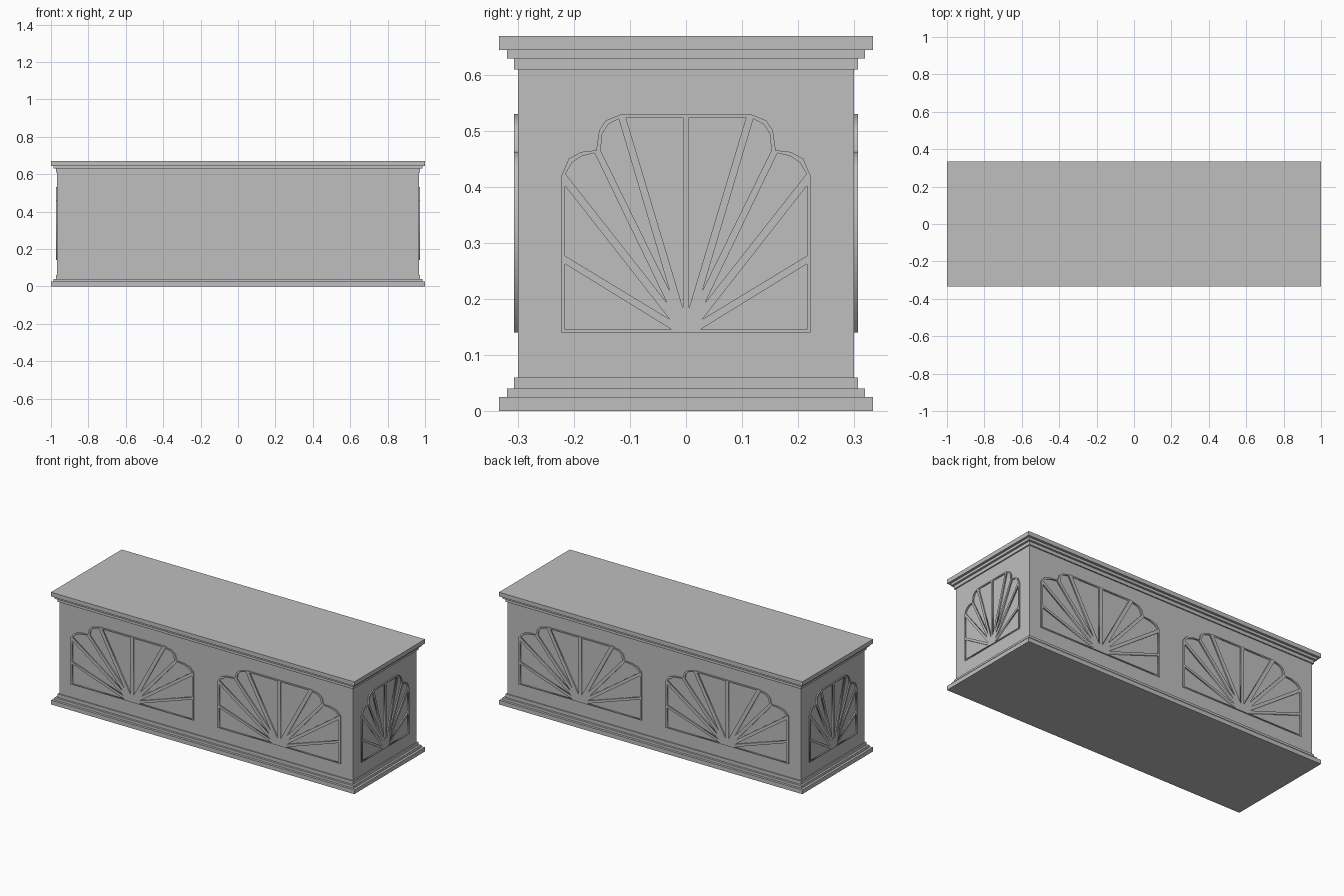
import bpy
from math import pi
from mathutils import Matrix

default = bpy.data.objects.get("Cube")
if default:
    bpy.data.objects.remove(default, do_unlink=True)

stone = bpy.data.materials.new("plain_grey")
stone.use_nodes = True
GREY = (0.52, 0.52, 0.52, 1)
stone.diffuse_color = GREY
stone.node_tree.nodes["Principled BSDF"].inputs["Base Color"].default_value = GREY

HEIGHT = 0.669
BODY_X, BODY_Y = 0.967, 0.3


def slab(name, grow, z0, z1):
    """Box that extends past the body by grow on every side."""
    bpy.ops.mesh.primitive_cube_add(size=1, location=(0, 0, (z0 + z1) / 2))
    ob = bpy.context.object
    ob.name = name
    ob.scale = (2 * (BODY_X + grow), 2 * (BODY_Y + grow), z1 - z0)
    bpy.ops.object.transform_apply(location=False, rotation=False, scale=True)
    ob.data.materials.append(stone)


# Body with stepped mouldings, the same at the foot and the top
slab("body", 0, 0.06, HEIGHT - 0.06)
steps = [("outer", 0.033, 0, 0.025), ("middle", 0.019, 0.025, 0.04), ("inner", 0.007, 0.04, 0.06)]
for label, grow, z0, z1 in steps:
    slab("base_step_" + label, grow, z0, z1)
    slab("top_step_" + label, grow, HEIGHT - z1, HEIGHT - z0)

# Fan panel: right half of the scalloped outline, then the openings between the ribs
outline = [(0.222, 0.14), (0.222, 0.42), (0.209, 0.45), (0.187, 0.462), (0.16, 0.465),
           (0.155, 0.5), (0.143, 0.518), (0.114, 0.53)]
openings = [
    [(0.025, 0.145), (0.216, 0.145), (0.216, 0.2625)],
    [(0.029, 0.1635), (0.216, 0.277), (0.216, 0.402)],
    [(0.034, 0.193), (0.215, 0.423), (0.203, 0.443), (0.185, 0.455), (0.163, 0.46)],
    [(0.029, 0.214), (0.152, 0.464), (0.15, 0.493), (0.139, 0.511), (0.12, 0.521)],
    [(0.0055, 0.184), (0.107, 0.523), (0.0055, 0.523)],
]


def mirrored(points):
    return [(-u, z) for u, z in reversed(points)]


def fan_mesh(stretch):
    """Pierced fan plate, facing its local z, with its openings cut through."""
    curve = bpy.data.curves.new("fan_profile", "CURVE")
    curve.dimensions = "2D"
    curve.fill_mode = "BOTH"
    curve.extrude = 0.007
    loops = [outline + mirrored(outline)] + openings + [mirrored(o) for o in openings]
    for loop in loops:
        spline = curve.splines.new("POLY")
        spline.points.add(len(loop) - 1)
        for point, (u, z) in zip(spline.points, loop):
            point.co = (u * stretch, z, 0, 1)
        spline.use_cyclic_u = True
    helper = bpy.data.objects.new("fan_profile", curve)
    bpy.context.collection.objects.link(helper)
    bpy.context.view_layer.update()
    evaluated = helper.evaluated_get(bpy.context.evaluated_depsgraph_get())
    mesh = bpy.data.meshes.new_from_object(evaluated)
    bpy.data.objects.remove(helper, do_unlink=True)
    mesh.materials.clear()
    mesh.materials.append(stone)
    return mesh


def place(name, mesh, turn, along, out):
    """Stand the plate up and move it out to the wall that faces the given turn."""
    ob = bpy.data.objects.new(name, mesh)
    bpy.context.collection.objects.link(ob)
    ob.matrix_world = (Matrix.Rotation(turn, 4, "Z") @ Matrix.Translation((along, -out, 0))
                       @ Matrix.Rotation(pi / 2, 4, "X"))


# Two wide fans on each long wall, one narrow fan on each end
wide, narrow = fan_mesh(1.827), fan_mesh(1)
for wall, turn in (("front", 0), ("back", pi)):
    for number, along in enumerate((-0.4845, 0.4845), 1):
        place(f"{wall}_fan_panel_{number}", wide, turn, along, BODY_Y)
for wall, turn in (("left", pi / 2), ("right", -pi / 2)):
    place(wall + "_fan_panel", narrow, turn, 0, BODY_X)
